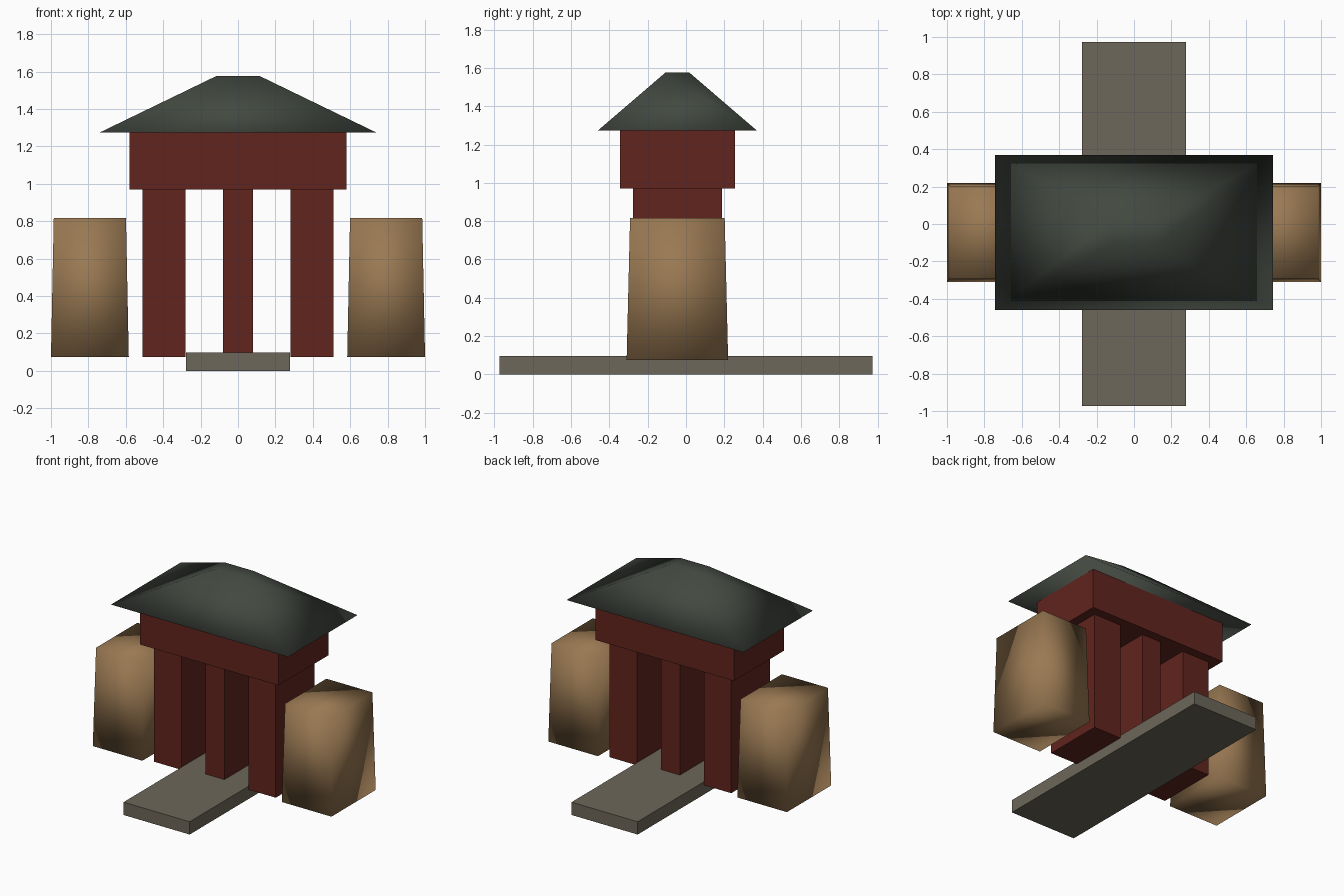
import bpy, bmesh

if "Cube" in bpy.data.objects:
    bpy.data.objects.remove(bpy.data.objects["Cube"])


def material(name, rgb):
    m = bpy.data.materials.new(name)
    m.diffuse_color = (*rgb, 1)
    m.use_nodes = True
    m.node_tree.nodes["Principled BSDF"].inputs["Base Color"].default_value = m.diffuse_color
    return m


RED = material("red_paint", (0.12, 0.018, 0.013))
SLATE = material("dark_tile", (0.055, 0.065, 0.052))
STONE = material("grey_stone", (0.15, 0.135, 0.10))
SAND = material("tan_rock", (0.32, 0.19, 0.085))

Y_MID = -0.045  # the gate sits slightly forward of the centre


def block(name, mat, x, y, half_x, half_y, z0, z1, top=None, smooth=False):
    """Box, or a frustum when top=(half_x, half_y) is given."""
    tx, ty = top or (half_x, half_y)
    bm = bmesh.new()
    bmesh.ops.create_cube(bm, size=2)
    for v in bm.verts:
        up = v.co.z > 0
        v.co.x = x + v.co.x * (tx if up else half_x)
        v.co.y = y + v.co.y * (ty if up else half_y)
        v.co.z = z1 if up else z0
    for f in bm.faces:
        f.smooth = smooth
    me = bpy.data.meshes.new(name)
    bm.to_mesh(me)
    bm.free()
    me.materials.append(mat)
    ob = bpy.data.objects.new(name, me)
    bpy.context.collection.objects.link(ob)
    return ob


# Paved path running through the gate
block("path", STONE, 0, 0, 0.277, 0.974, 0, 0.097)

# Three pillars
for name, x, hx in (("left_pillar", -0.395, 0.115),
                    ("middle_pillar", 0, 0.08),
                    ("right_pillar", 0.395, 0.115)):
    block(name, RED, x, Y_MID, hx, 0.232, 0.075, 0.97)

# Lintel beam
block("beam", RED, 0, Y_MID, 0.58, 0.30, 0.97, 1.273)

# Hipped roof with a small flat ridge
block("roof", SLATE, 0, Y_MID, 0.742, 0.415, 1.273, 1.575,
      top=(0.118, 0.063), smooth=True)

# Tapered rocks at each side
for name, s in (("left_rock", -1), ("right_rock", 1)):
    block(name, SAND, s * 0.792, Y_MID, 0.208, 0.265, 0.075, 0.817,
          top=(0.193, 0.247), smooth=True)
